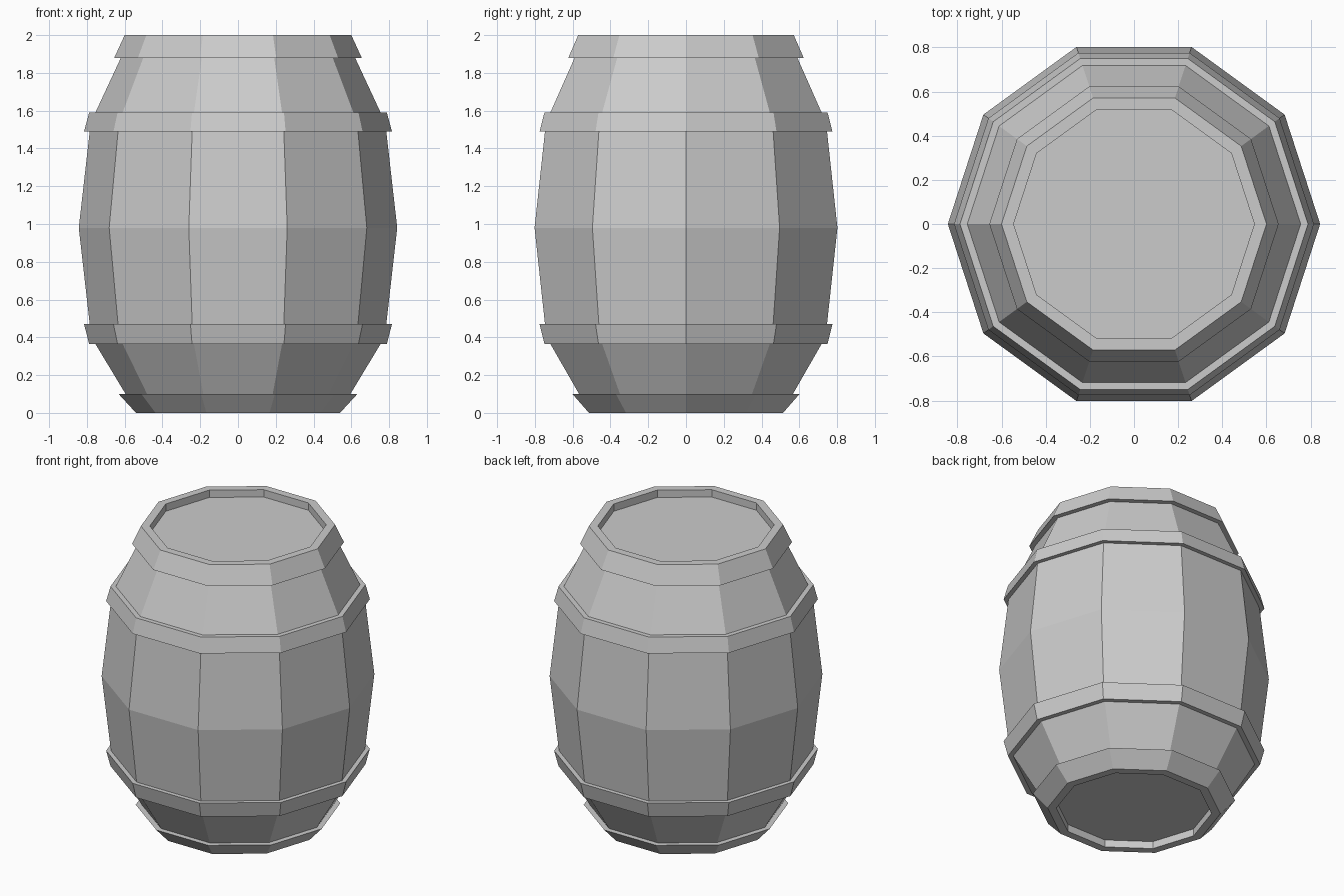
import bpy, bmesh
from math import cos, sin, pi

if "Cube" in bpy.data.objects:
    bpy.data.objects.remove(bpy.data.objects["Cube"])

SIDES = 10


def lathe(name, profile, cap=False):
    """Spin a (radius, z) profile, listed bottom to top, into a flat ten-sided shell."""
    bm = bmesh.new()
    rings = [[bm.verts.new((r * cos(2 * pi * i / SIDES), r * sin(2 * pi * i / SIDES), z))
              for i in range(SIDES)] for r, z in profile]
    for low, high in zip(rings, rings[1:]):
        for i in range(SIDES):
            j = (i + 1) % SIDES
            bm.faces.new((low[i], low[j], high[j], high[i]))
    if cap:
        bm.faces.new(rings[0][::-1])
        bm.faces.new(rings[-1])
    mesh = bpy.data.meshes.new(name)
    bm.to_mesh(mesh)
    bm.free()
    obj = bpy.data.objects.new(name, mesh)
    bpy.context.collection.objects.link(obj)
    return obj


# Bulging body with recessed heads at both ends
lathe("barrel_body", [
    (0.485, 0.05), (0.485, 0.0), (0.51, 0.0), (0.595, 0.10), (0.755, 0.365),
    (0.785, 0.47), (0.843, 0.98), (0.785, 1.49), (0.755, 1.59), (0.62, 1.88),
    (0.565, 2.0), (0.545, 2.0), (0.545, 1.95)], cap=True)

# Raised hoops: inner edge, outer face, inner edge
hoops = {
    "bottom_hoop": [(0.51, 0.0), (0.54, 0.0), (0.632, 0.10), (0.595, 0.10)],
    "lower_hoop": [(0.755, 0.365), (0.788, 0.365), (0.815, 0.47), (0.785, 0.47)],
    "upper_hoop": [(0.785, 1.49), (0.815, 1.49), (0.788, 1.59), (0.755, 1.59)],
    "top_hoop": [(0.62, 1.88), (0.655, 1.88), (0.60, 2.0), (0.565, 2.0)],
}
for name, profile in hoops.items():
    lathe(name, profile)
